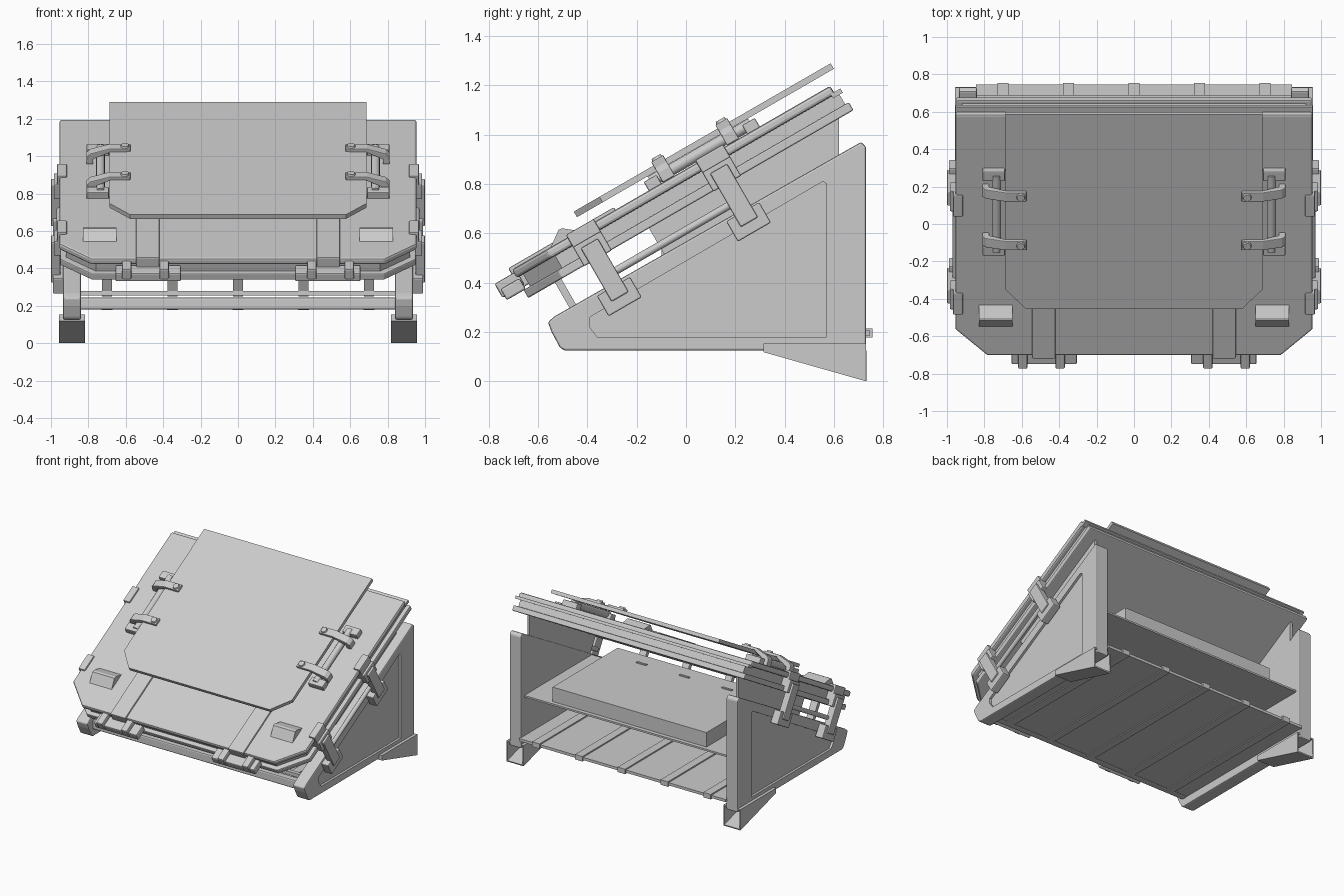
import bpy, bmesh, math
from mathutils import Matrix

cube = bpy.data.objects.get("Cube")
if cube:
    bpy.data.objects.remove(cube, do_unlink=True)

grey = bpy.data.materials.new("plain_grey")
grey.use_nodes = True
grey.diffuse_color = (0.6, 0.6, 0.6, 1)
grey.node_tree.nodes["Principled BSDF"].inputs["Base Color"].default_value = (0.6, 0.6, 0.6, 1)

TILT = Matrix.Rotation(math.radians(30), 4, 'X')
FLAT = Matrix.Identity(4)


def finish(name, bm, frame, mirror, bevel):
    bmesh.ops.recalc_face_normals(bm, faces=bm.faces)
    bm.transform(frame)
    mesh = bpy.data.meshes.new(name)
    bm.to_mesh(mesh)
    bm.free()
    mesh.materials.append(grey)
    ob = bpy.data.objects.new(name, mesh)
    bpy.context.collection.objects.link(ob)
    if bevel:
        mod = ob.modifiers.new("Bevel", 'BEVEL')
        mod.width, mod.segments = bevel, 2
    if mirror:
        ob.modifiers.new("Mirror", 'MIRROR')
    return ob


def prism(name, pts, a, b, axis='x', frame=FLAT, mirror=False, bevel=0, open_back=False):
    """Extrude a profile: axis x takes (y, z) points, z takes (x, y), y takes (x, z)."""
    place = {'x': lambda p, d: (d, p[0], p[1]),
             'y': lambda p, d: (p[0], d, p[1]),
             'z': lambda p, d: (p[0], p[1], d)}[axis]
    bm = bmesh.new()
    low = [bm.verts.new(place(p, a)) for p in pts]
    high = [bm.verts.new(place(p, b)) for p in pts]
    bm.faces.new(low)
    bm.faces.new(high)
    n = len(pts)
    for i in range(n):
        j = (i + 1) % n
        bm.faces.new((low[i], low[j], high[j], high[i]))
    if open_back:
        bmesh.ops.recalc_face_normals(bm, faces=bm.faces)
        back = max(bm.faces, key=lambda f: f.calc_center_median().y)
        bmesh.ops.delete(bm, geom=[back], context='FACES_ONLY')
    return finish(name, bm, frame, mirror, bevel)


def box(name, x, y, z, **kw):
    return prism(name, [(y[0], z[0]), (y[1], z[0]), (y[1], z[1]), (y[0], z[1])], x[0], x[1], **kw)


def rod(name, x, y, z, radius, **kw):
    bm = bmesh.new()
    turn = Matrix.Translation((x, (y[0] + y[1]) / 2, z)) @ Matrix.Rotation(math.pi / 2, 4, 'X')
    bmesh.ops.create_cone(bm, cap_ends=True, segments=12, radius1=radius, radius2=radius,
                          depth=y[1] - y[0], matrix=turn)
    ob = finish(name, bm, TILT, True, 0)
    for p in ob.data.polygons:
        p.use_smooth = len(p.vertices) == 4
    return ob


def clipped(half, front, back, cx, cy):
    """Outline of a plate with both front corners cut."""
    return [(-half, back), (-half, front + cy), (-half + cx, front),
            (half - cx, front), (half, front + cy), (half, back)]


# side panels with a shallow recess on the outside
panel = prism("side_panel", [(-.56, .24), (-.545, .2), (-.51, .135), (-.49, .125), (.73, .125),
                             (.73, .95), (.71, .97), (-.53, .265)],
              .84, .935, mirror=True, bevel=.008)
cutter = prism("panel_recess_cutter", [(-.39, .26), (.555, .81), (.57, .8), (.57, .18),
                                       (-.36, .18), (-.39, .22)], .918, 1.0)
cutter.hide_render = True
cutter.hide_viewport = True
cutter.display_type = 'WIRE'
cut = panel.modifiers.new("Recess", 'BOOLEAN')
cut.object = cutter
cut.solver = 'EXACT'
panel.modifiers.move(2, 1)

# hollow wedge feet
foot = prism("foot", [(.315, .154), (.315, .118), (.73, 0), (.73, .154)],
             .818, .957, mirror=True, open_back=True)
shell = foot.modifiers.new("Shell", 'SOLIDIFY')
shell.thickness = .012
shell.offset = -1

# floor with raised slats and front beams
box("floor", (-.845, .845), (-.47, .745), (.185, .205))
box("floor_front_beam", (-.845, .845), (-.5, -.45), (.18, .245), bevel=.01)
box("upper_front_beam", (-.845, .845), (-.47, -.44), (.255, .28))
for x in (-.7, -.35, 0, .35, .7):
    box("floor_slat", (x - .03, x + .03), (-.46, .755), (.178, .215))
    box("front_post", (x - .027, x + .027), (-.26, -.23), (.44, .62), frame=TILT)

# shelf, raised deck and deck grips
box("shelf", (-.845, .845), (-.1, .69), (.49, .503))
box("shelf_deck", (-.63, .63), (-.1, .66), (.5, .61))
for x in (-.35, 0, .35):
    box("deck_grip", (x - .04, x + .04), (.01, .025), (.605, .618))

# inner walls that carry the lid
prism("inner_wall", [(-.15, .62), (-.08, .5), (.62, .5), (.62, 1.08)], .845, .865, mirror=True)

# lid: two flanges around a recessed core
prism("lid_top", clipped(.955, -.385, 1.105, .17, .16), .705, .745, 'z', TILT, bevel=.012)
prism("lid_core", clipped(.92, -.355, 1.12, .16, .15), .64, .71, 'z', TILT)
prism("lid_bottom", clipped(.95, -.385, 1.137, .17, .16), .612, .65, 'z', TILT, bevel=.006)
box("lid_rear_lip", (-.955, .955), (1.09, 1.135), (.695, .715), frame=TILT)

# front straps and hinges
box("front_strap", (.42, .545), (-.395, .1), (.66, .757), frame=TILT, mirror=True, bevel=.006)
box("front_hinge", (.305, .655), (-.465, -.375), (.648, .7), frame=TILT, mirror=True, bevel=.008)
for x in (.37, .57):
    box("hinge_knuckle", (x, x + .05), (-.475, -.37), (.665, .73), frame=TILT, mirror=True, bevel=.008)

# wedge shaped lamps on the lid
prism("lamp_wedge", [(-.21, .74), (-.14, .79), (-.125, .788), (-.065, .74)],
      .65, .83, frame=TILT, mirror=True)

# raised top plate
prism("top_plate", clipped(.687, -.05, 1.152, .11, .12), .797, .823, 'z', TILT)

# arms and rods that hold the top plate
for u, shift in ((.35, 0), (.67, -.04)):
    prism("plate_arm", [(.575, .82), (.575, .84), (.69, .84), (.79, .81), (.81, .79),
                        (.81, .745), (.775, .745), (.775, .775), (.69, .815)],
          u - .028 + shift / 2, u + .028 + shift / 2, 'y', TILT, True, bevel=.004)
    bm = bmesh.new()
    bmesh.ops.create_cone(bm, cap_ends=True, segments=16, radius1=.024, radius2=.02, depth=.012,
                          matrix=Matrix.Translation((.605, u + shift / 2, .844)))
    finish("arm_bolt", bm, TILT, True, 0)
for u in (.285, .745):
    box("rod_block", (.69, .81), (u - .03, u + .03), (.74, .785), frame=TILT, mirror=True, bevel=.006)
rod("plate_rod", .735, (.28, .75), .772, .024)

# side clamps joined by a rod
for u in (-.06, .545):
    clamp = dict(frame=TILT, mirror=True, bevel=.006)
    box("clamp_clip", (.915, .968), (u - .065, u + .065), (.63, .757), **clamp)
    box("clamp_upper", (.94, .985), (u - .065, u + .065), (.61, .7), **clamp)
    box("clamp_arm", (.95, 1.0), (u - .04, u + .04), (.43, .68), **clamp)
    box("clamp_lower", (.93, .99), (u - .08, u + .075), (.385, .48), **clamp)
    box("clamp_hook", (.9, .95), (u - .05, u + .05), (.41, .46), **clamp)
rod("clamp_rod", .955, (-.06, .545), .53, .016)
